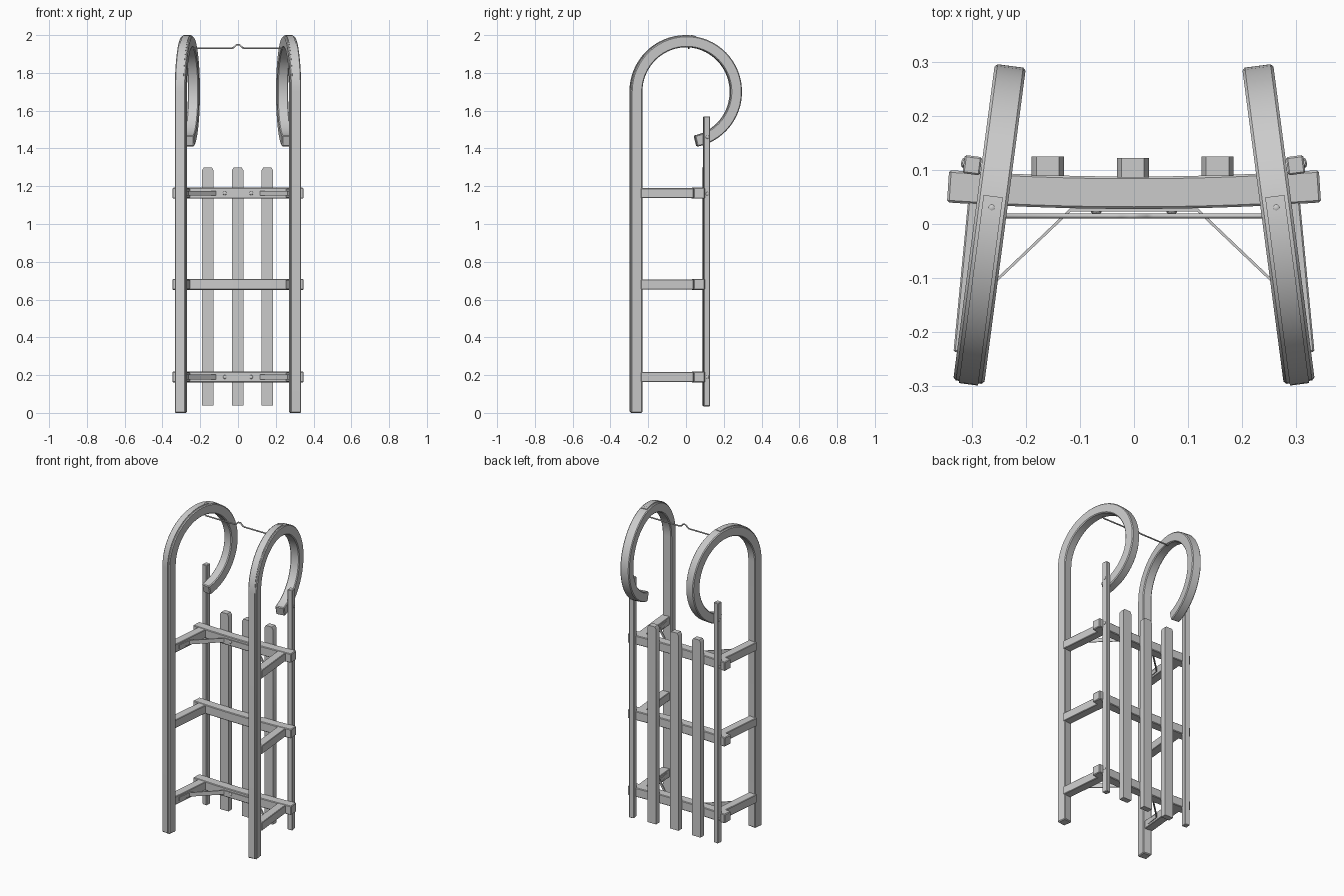
import bpy, bmesh, math
from mathutils import Vector, Matrix

if "Cube" in bpy.data.objects:
    bpy.data.objects.remove(bpy.data.objects["Cube"])

Z, X = Vector((0, 0, 1)), Vector((1, 0, 0))
# frame of one leaning runner side (right side; the left is mirrored)
LEAN = Matrix.Translation((0.268, 0, 0)) @ Matrix.Rotation(math.radians(7.5), 4, 'Z')


def finish(name, bm, mirror=False):
    bmesh.ops.recalc_face_normals(bm, faces=bm.faces[:])
    me = bpy.data.meshes.new(name)
    bm.to_mesh(me)
    bm.free()
    ob = bpy.data.objects.new(name, me)
    bpy.context.collection.objects.link(ob)
    bpy.ops.object.select_all(action='DESELECT')
    ob.select_set(True)
    bpy.context.view_layer.objects.active = ob
    bpy.ops.object.shade_smooth_by_angle(angle=math.radians(30))
    if mirror:
        ob.modifiers.new("Mirror", 'MIRROR').use_mirror_merge = False
    return ob


def sweep(name, pts, normal, wide, thick, bevel=0.0, mat=None, mirror=False):
    """Rectangular bar along a planar path; wide lies along the plane normal."""
    pts = [Vector(p) for p in pts]
    bm = bmesh.new()
    rings = []
    for i, p in enumerate(pts):
        a = (p - pts[i - 1]).normalized() if i else None
        b = (pts[i + 1] - p).normalized() if i < len(pts) - 1 else None
        a, b = a or b, b or a
        t = (a + b).normalized()
        side = normal.cross(t) / t.dot(a)
        rings.append([bm.verts.new(p + normal * wide / 2 * u + side * thick / 2 * v)
                      for u, v in ((-1, -1), (1, -1), (1, 1), (-1, 1))])
    for r, q in zip(rings, rings[1:]):
        for k in range(4):
            bm.faces.new((r[k], r[(k + 1) % 4], q[(k + 1) % 4], q[k]))
    bm.faces.new(rings[0])
    bm.faces.new(rings[-1])
    bmesh.ops.recalc_face_normals(bm, faces=bm.faces[:])
    if bevel:
        sharp = [e for e in bm.edges if e.calc_face_angle(0) > 1.0]
        bmesh.ops.bevel(bm, geom=sharp, offset=bevel, segments=1, affect='EDGES')
    if mat:
        bm.transform(mat)
    return finish(name, bm, mirror)


def screw(name, loc, scale, mat=None, mirror=True):
    bm = bmesh.new()
    bmesh.ops.create_uvsphere(bm, u_segments=12, v_segments=8, radius=1,
                              matrix=Matrix.Translation(loc) @ Matrix.Diagonal((*scale, 1)))
    if mat:
        bm.transform(mat)
    return finish(name, bm, mirror)


def hook_path(r, start, end_deg, n):
    pts = [(0, -r, start)]
    for i in range(n + 1):
        a = math.radians(180 + (end_deg - 180) * i / n)
        pts.append((0, r * math.cos(a), 1.70 + r * math.sin(a)))
    return pts


# curled runners with steel strip on the sliding face
sweep("runner", hook_path(0.266, 0, -79, 44), X, 0.058, 0.06, 0.005, LEAN, True)
sweep("runner_strip", hook_path(0.298, 0.008, 80, 18), X, 0.036, 0.004, 0, LEAN, True)
screw("strip_screw", (0, 0.03, 1.994), (0.008, 0.008, 0.006), LEAN)

# side rails, bolted to the curl ends
sweep("side_rail", [(0.046, 0.104, 0.035), (0.046, 0.104, 1.57)], X, 0.032, 0.034,
      0.003, LEAN, True)
for z in (0.19, 1.16, 1.46):
    screw("rail_bolt", (0.063, 0.106, z), (0.004, 0.009, 0.009), LEAN)

# three frames: bowed crossbar plus a post to each runner
for i, z in enumerate((0.19, 0.68, 1.163)):
    bar = [(x, 0.058 + 0.012 * (x / 0.345) ** 2, z)
           for x in [-0.345 + 0.69 * k / 14 for k in range(15)]]
    sweep(f"crossbar_{i}", bar, Z, 0.058, 0.06, 0.004)
    sweep(f"post_{i}", [(0.28, 0.05, z), (0.308, -0.24, z)], Z, 0.053, 0.054, 0.003,
          mirror=True)

# bent metal braces under the two outer crossbars
half = [(0.277, -0.2), (0.264, -0.113), (0.118, 0.026)]
prof = [(-x, y) for x, y in half] + half[::-1]
for i, z in enumerate((0.19, 1.163)):
    sweep(f"brace_{i}", [(x, y, z) for x, y in prof], Z, 0.026, 0.005)
    screw(f"brace_screw_{i}", (0.07, 0.023, z), (0.01, 0.005, 0.01))

# seat slats
for i, x in enumerate((-0.16, -0.002, 0.155)):
    y = 0.107 if abs(x) > 0.1 else 0.104
    ob = sweep(f"seat_slat_{i}", [(x, y, 0.04), (x, y, 0.05), (x, y, 1.285), (x, y, 1.30)],
               X, 0.06, 0.036)
    for v in ob.data.vertices:      # taper the upper end
        if v.co.z > 1.29:
            v.co.x = x + (v.co.x - x) * 0.7

# wire pull between the curls with a kink in the middle
cu = bpy.data.curves.new("pull_wire", 'CURVE')
cu.dimensions = '3D'
cu.bevel_depth = 0.0045
cu.bevel_resolution = 2
cu.use_fill_caps = True
side = [(0.255, 1.945), (0.24, 1.93), (0.035, 1.93), (0.022, 1.935), (0.008, 1.949)]
line = [(-x, z) for x, z in side] + side[::-1]
sp = cu.splines.new('POLY')
sp.points.add(len(line) - 1)
for p, (x, z) in zip(sp.points, line):
    p.co = (x, 0.015, z, 1)
bpy.context.collection.objects.link(bpy.data.objects.new("pull_wire", cu))
